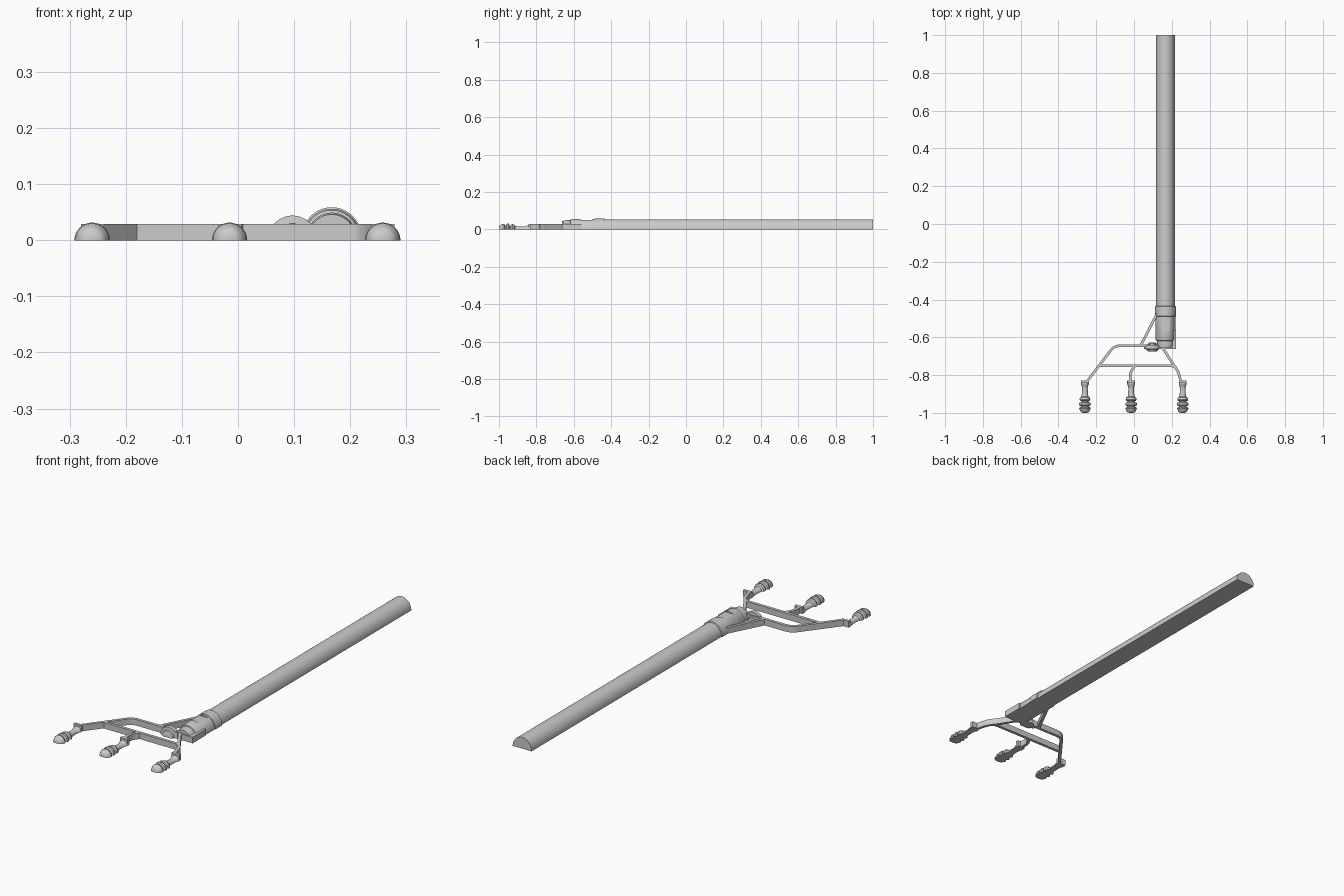
import bpy, bmesh, math
from mathutils import Vector

if "Cube" in bpy.data.objects:
    bpy.data.objects.remove(bpy.data.objects["Cube"])


def finish(bm, name, smooth=True):
    bmesh.ops.recalc_face_normals(bm, faces=bm.faces)
    me = bpy.data.meshes.new(name)
    bm.to_mesh(me)
    bm.free()
    ob = bpy.data.objects.new(name, me)
    bpy.context.collection.objects.link(ob)
    if smooth:
        bpy.ops.object.select_all(action='DESELECT')
        ob.select_set(True)
        bpy.context.view_layer.objects.active = ob
        bpy.ops.object.shade_smooth_by_angle(angle=math.radians(30))
    return ob


def half_lathe(name, x, profile, n=24, tall=1.0):
    """Half of a turned shape lying along y with a flat underside; profile is (y, radius)."""
    bm = bmesh.new()
    rings = []
    for y, r in profile:
        rings.append([bm.verts.new((x + r * math.cos(math.pi * i / n), y,
                                    max(0, r * tall * math.sin(math.pi * i / n))))
                      for i in range(n + 1)])
    for a, b in zip(rings, rings[1:]):
        for i in range(n + 1):
            j = (i + 1) % (n + 1)
            bm.faces.new((a[i], a[j], b[j], b[i]))
    bm.faces.new(rings[0])
    bm.faces.new(rings[-1])
    return finish(bm, name)


def box(name, x0, x1, y0, y1, z0, z1):
    bm = bmesh.new()
    bmesh.ops.create_cube(bm, size=1)
    for v in bm.verts:
        v.co = ((x0 + x1) / 2 + v.co.x * (x1 - x0),
                (y0 + y1) / 2 + v.co.y * (y1 - y0),
                (z0 + z1) / 2 + v.co.z * (z1 - z0))
    return finish(bm, name, False)


def rounded(path, radius=0.03, steps=5):
    """Replace the inner corners of a path by small curves."""
    pts = [Vector(p) for p in path]
    out = [pts[0]]
    for a, b, c in zip(pts, pts[1:], pts[2:]):
        ra = min(radius, (a - b).length * 0.45)
        rc = min(radius, (c - b).length * 0.45)
        p, q = b + (a - b).normalized() * ra, b + (c - b).normalized() * rc
        for k in range(steps + 1):
            t = k / steps
            out.append(p * (1 - t) ** 2 + b * 2 * t * (1 - t) + q * t * t)
    return out + [pts[-1]]


def bar(name, path, width=0.014, height=0.029):
    """Thin upright strip following a path on the ground."""
    pts = rounded(path)
    bm = bmesh.new()
    rings = []
    for i, p in enumerate(pts):
        d = (pts[min(i + 1, len(pts) - 1)] - pts[max(i - 1, 0)]).normalized()
        s = Vector((-d.y, d.x)) * width / 2
        l, r = p + s, p - s
        rings.append([bm.verts.new((q.x, q.y, z)) for q, z in
                      ((l, 0), (l, height), (r, height), (r, 0))])
    for a, b in zip(rings, rings[1:]):
        for i in range(4):
            j = (i + 1) % 4
            bm.faces.new((a[i], a[j], b[j], b[i]))
    bm.faces.new(rings[0])
    bm.faces.new(rings[-1])
    return finish(bm, name)


PX = 0.167  # centre line of the pole

# Long pole
half_lathe("pole", PX, [(-0.46, 0.05), (1.0, 0.05)], 32, 1.08)

# Stepped socket at the end of the pole
socket = half_lathe("socket", PX, [
    (-0.435, 0.052), (-0.437, 0.055), (-0.488, 0.055), (-0.49, 0.0525),
    (-0.612, 0.0525), (-0.617, 0.05), (-0.619, 0.046), (-0.64, 0.046),
    (-0.655, 0.043)], 32, 1.07)

# Slot on top of the socket
cutter = box("slot_cutter", 0.14, 0.205, -0.565, -0.50, 0.051, 0.08)
cutter.hide_render = True
cutter.hide_viewport = True
cutter.display_type = 'WIRE'
mod = socket.modifiers.new("slot", 'BOOLEAN')
mod.operation = 'DIFFERENCE'
mod.solver = 'EXACT'
mod.object = cutter

# Foot of the socket
box("socket_plate", 0.115, 0.223, -0.662, -0.64, 0, 0.029)
box("socket_side_block", 0.2, 0.223, -0.66, -0.56, 0, 0.029)

# Clamping knob beside the socket
half_lathe("knob", 0.097, [
    (-0.628, 0.018), (-0.632, 0.022), (-0.642, 0.022), (-0.643, 0.044),
    (-0.662, 0.044), (-0.664, 0.03), (-0.672, 0.028), (-0.676, 0.018)], 24)
bar("knob_link", [(0.08, -0.652), (0.15, -0.652)], 0.02, 0.029)

# Carrying frame
bar("outer_frame", [(-0.25, -0.835), (-0.105, -0.645), (0.145, -0.645),
                    (0.205, -0.74), (0.232, -0.775), (0.25, -0.84)])
bar("cross_bar", [(-0.18, -0.75), (0.215, -0.75), (0.235, -0.785)])
bar("middle_arm", [(0.005, -0.75), (-0.022, -0.79), (-0.015, -0.84)])
bar("brace", [(0.035, -0.645), (0.122, -0.475)])

# Three turned end pieces with their clamps
nozzle = [(-0.828, 0.016), (-0.832, 0.021), (-0.85, 0.021), (-0.856, 0.017),
          (-0.872, 0.015), (-0.90, 0.016), (-0.914, 0.019), (-0.919, 0.026),
          (-0.928, 0.029), (-0.935, 0.026), (-0.938, 0.019), (-0.943, 0.019),
          (-0.946, 0.028), (-0.952, 0.0315), (-0.960, 0.030), (-0.964, 0.021),
          (-0.968, 0.021), (-0.971, 0.028), (-0.978, 0.030), (-0.984, 0.027),
          (-0.991, 0.024), (-0.996, 0.020), (-1.0, 0.011)]
for side, x in (("left", -0.26), ("middle", -0.015), ("right", 0.258)):
    half_lathe(side + "_nozzle", x, nozzle, 20)
    box(side + "_clamp", x - 0.02, x + 0.021, -0.842, -0.828, 0, 0.029)
